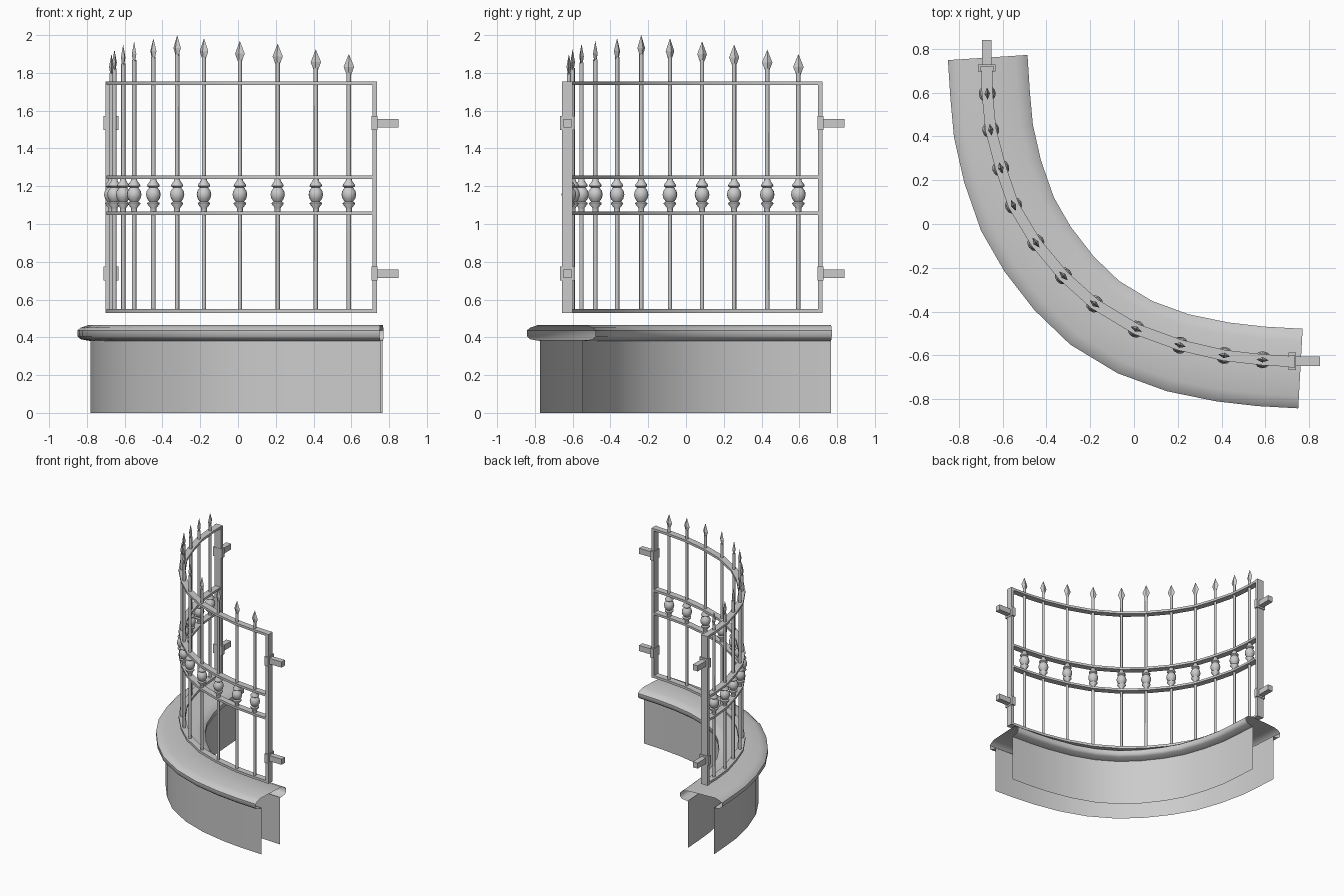
import bpy, bmesh, math
from mathutils import Vector, Matrix

if "Cube" in bpy.data.objects:
    bpy.data.objects.remove(bpy.data.objects["Cube"])


def finish(name, bm, smooth=None):
    bmesh.ops.recalc_face_normals(bm, faces=bm.faces[:])
    me = bpy.data.meshes.new(name)
    bm.to_mesh(me)
    bm.free()
    ob = bpy.data.objects.new(name, me)
    bpy.context.collection.objects.link(ob)
    if smooth:
        bpy.ops.object.select_all(action='DESELECT')
        ob.select_set(True)
        bpy.context.view_layer.objects.active = ob
        bpy.ops.object.shade_smooth_by_angle(angle=math.radians(smooth))
    return ob


def tangents(path):
    """Unit direction at each path point, with the mitre stretch."""
    out = []
    for i in range(len(path)):
        a = (path[i] - path[max(i - 1, 0)])
        b = (path[min(i + 1, len(path) - 1)] - path[i])
        a = a.normalized() if a.length else b.normalized()
        b = b.normalized() if b.length else a
        t = (a + b).normalized()
        out.append((t, 1 / t.dot(a)))
    return out


def sweep(bm, path, profile, closed):
    """Sweep (outward offset, z) profile along a plan path."""
    rings = []
    for p, (t, k) in zip(path, tangents(path)):
        n = Vector((t.y, -t.x)) * k
        rings.append([bm.verts.new((p.x + n.x * o, p.y + n.y * o, z)) for o, z in profile])
    m = len(profile)
    for r, s in zip(rings, rings[1:]):
        for j in range(m if closed else m - 1):
            bm.faces.new((r[j], r[(j + 1) % m], s[(j + 1) % m], s[j]))
    if closed:
        bm.faces.new(rings[0])
        bm.faces.new(rings[-1])


def lathe(bm, mat, profile, sides, flat=1.0, turn=0.0):
    """Stack of (radius, z) rings; flat squashes across the fence."""
    rings = []
    for r, z in profile:
        if r == 0:
            rings.append([bm.verts.new(mat @ Vector((0, 0, z)))])
        else:
            rings.append([bm.verts.new(mat @ Vector((
                r * math.cos(turn + math.tau * i / sides),
                r * flat * math.sin(turn + math.tau * i / sides), z))) for i in range(sides)])
    for a, b in zip(rings, rings[1:]):
        for i in range(sides):
            j = (i + 1) % sides
            vs = [a[i], a[j], b[0]] if len(b) == 1 else [a[i], a[j], b[j], b[i]]
            bm.faces.new(vs)
    bm.faces.new(rings[0])
    if len(rings[-1]) > 1:
        bm.faces.new(rings[-1])


def box(bm, lo, hi):
    lo, hi = Vector(lo), Vector(hi)
    size = Matrix.Diagonal((*(hi - lo), 1))
    bmesh.ops.create_cube(bm, size=1, matrix=Matrix.Translation((lo + hi) / 2) @ size)


# plan curves
wall_path = [Vector(p) for p in [
    (-.668, .76), (-.657, .59), (-.642, .425), (-.6, .24), (-.532, .045), (-.44, -.115), (-.32, -.27),
    (-.18, -.405), (.005, -.517), (.2, -.588), (.405, -.63), (.58, -.65), (.76, -.66)]]
bars = [Vector(p) for p in [
    (-.67, .595), (-.654, .43), (-.608, .255), (-.55, .085), (-.448, -.085), (-.322, -.237),
    (-.18, -.365), (.01, -.48), (.21, -.553), (.412, -.6), (.587, -.62)]]
rail_path = [Vector((-.672, .715))] + bars + [Vector((.725, -.628))]

# low wall: two open sheets
bm = bmesh.new()
for o in (.112, -.112):
    sweep(bm, wall_path, [(o, 0), (o, .385)], False)
finish("wall", bm, 40)

# rounded coping shell
bm = bmesh.new()
half = [(.112, .38), (.165, .39), (.182, .405), (.182, .437), (.165, .451), (.125, .465)]
sweep(bm, wall_path, half + [(-o, z) for o, z in reversed(half)], False)
finish("coping", bm, 50)

# curved rails
bm = bmesh.new()
for z0, z1 in ((.53, .55), (1.048, 1.066), (1.237, 1.256), (1.735, 1.754)):
    sweep(bm, rail_path, [(-.025, z0), (.025, z0), (.025, z1), (-.025, z1)], True)
finish("rails", bm, 30)

# end posts
bm = bmesh.new()
box(bm, (.711, -.656, .53), (.735, -.6, 1.754))
box(bm, (-.702, .698, .53), (-.642, .722, 1.754))
finish("end_posts", bm)

# wall brackets: plate plus arm at each end
bm = bmesh.new()
for z in (.737, 1.534):
    box(bm, (.706, -.667, z - .037), (.739, -.587, z + .037))
    box(bm, (.735, -.649, z - .023), (.85, -.605, z + .023))
    box(bm, (-.712, .696, z - .037), (-.632, .729, z + .037))
    box(bm, (-.694, .725, z - .023), (-.65, .84, z + .023))
finish("brackets", bm)

# uprights, turned knobs and spear heads
rods, knobs, spears = bmesh.new(), bmesh.new(), bmesh.new()
knob = [(.016, 1.066), (.016, 1.085), (.033, 1.106), (.033, 1.112), (.022, 1.118), (.034, 1.135),
        (.039, 1.155), (.035, 1.175), (.022, 1.192), (.033, 1.2), (.032, 1.208), (.017, 1.228), (.016, 1.237)]
tips = [1.9, 1.923, 1.95, 1.967, 1.983, 2.0, 1.983, 1.97, 1.955, 1.925, 1.9]
for p, (t, _), top in zip(bars, tangents(rail_path)[1:-1], tips):
    mat = Matrix.Translation((p.x, p.y, 0)) @ Matrix.Rotation(math.atan2(t.y, t.x), 4, 'Z')
    lathe(rods, mat, [(.012, .54), (.012, top - .1)], 6)
    lathe(knobs, mat, knob, 12)
    lathe(spears, mat, [(.011, top - .112), (.028, top - .068), (0, top)], 4, .45)
finish("uprights", rods, 65)
finish("knobs", knobs, 50)
finish("spear_heads", spears)
